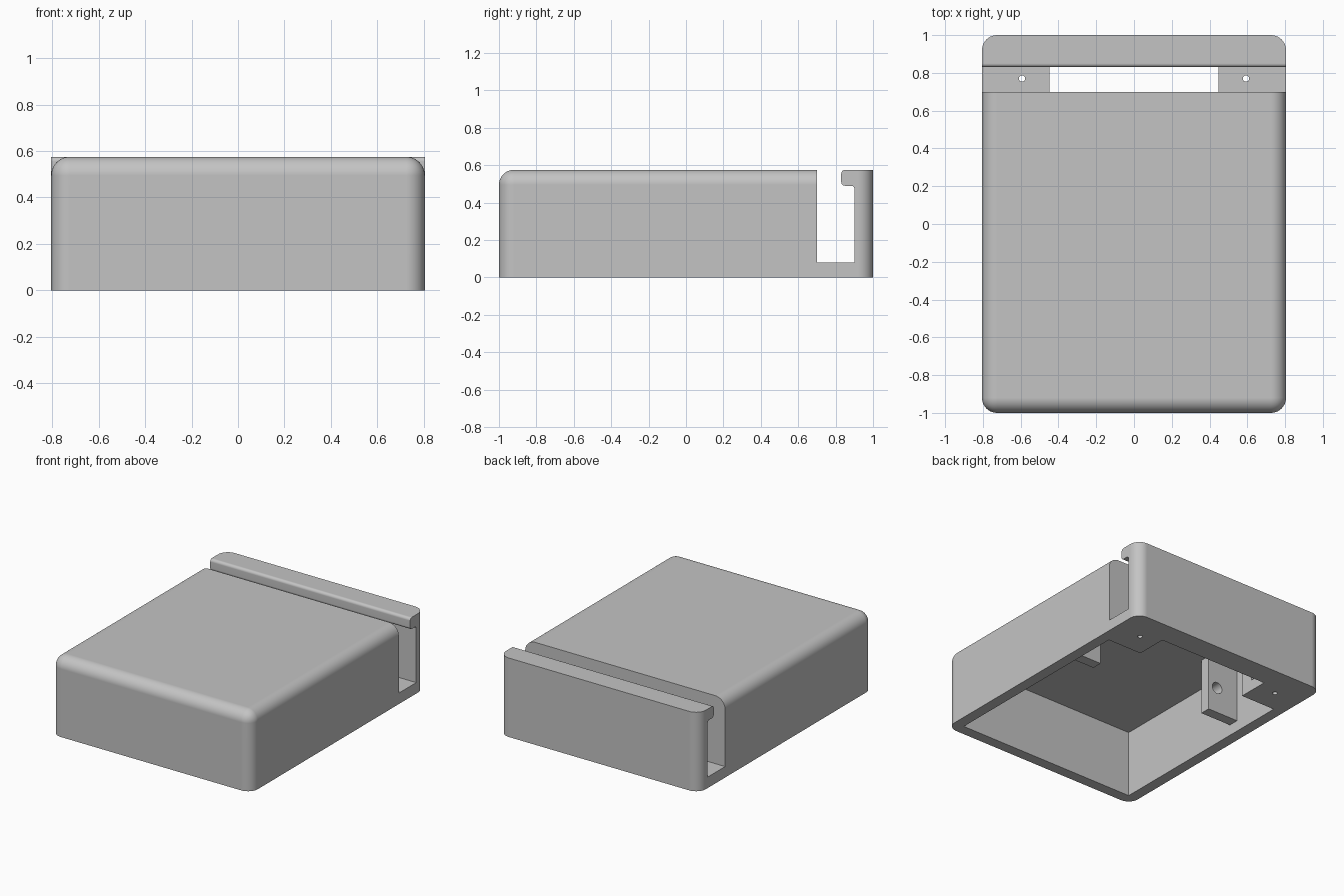
import bpy
import bmesh
from math import radians
from mathutils import Matrix, Vector

cube = bpy.data.objects.get("Cube")
if cube:
    bpy.data.objects.remove(cube, do_unlink=True)

GREY = (0.55, 0.55, 0.55, 1.0)
mat = bpy.data.materials.new("plain grey")
mat.use_nodes = True
mat.diffuse_color = GREY
mat.node_tree.nodes["Principled BSDF"].inputs["Base Color"].default_value = GREY

W, L, H = 0.805, 1.0, 0.575      # half width, half length, height
WALL, ROUND = 0.08, 0.08
SLOT, BACK = 0.70, 0.90          # slot front and rear
LIP, CEIL = 0.83, 0.49           # lip edge and underside


def finish(bm, name):
    bmesh.ops.recalc_face_normals(bm, faces=bm.faces)
    mesh = bpy.data.meshes.new(name)
    bm.to_mesh(mesh)
    bm.free()
    mesh.materials.append(mat)
    ob = bpy.data.objects.new(name, mesh)
    bpy.context.collection.objects.link(ob)
    return ob


def box_bm(x, y, z):
    bm = bmesh.new()
    bmesh.ops.create_cube(bm, size=1)
    for v in bm.verts:
        v.co = Vector([lo + (c + 0.5) * (hi - lo)
                       for c, (lo, hi) in zip(v.co, (x, y, z))])
    return bm


def box(name, x, y, z):
    return finish(box_bm(x, y, z), name)


def rod(name, centre, radius, depth, turn=0):
    bm = bmesh.new()
    m = Matrix.Translation(centre) @ Matrix.Rotation(radians(turn), 4, "X")
    bmesh.ops.create_cone(bm, cap_ends=True, segments=24, radius1=radius,
                          radius2=radius, depth=depth, matrix=m)
    return finish(bm, name)


def round_edges(bm, rule, size, segments):
    edges = [e for e in bm.edges if rule(*(v.co for v in e.verts))]
    bmesh.ops.bevel(bm, geom=edges, offset=size, segments=segments,
                    profile=0.5, affect="EDGES", clamp_overlap=True)


def combine(target, tool, operation):
    tool.hide_render = True
    mod = target.modifiers.new(operation.lower(), "BOOLEAN")
    mod.operation = operation
    mod.solver = "EXACT"
    mod.object = tool
    bpy.context.view_layer.objects.active = target
    bpy.ops.object.modifier_apply(modifier=mod.name)
    bpy.data.objects.remove(tool, do_unlink=True)


def near(a, b):
    return abs(a - b) < 1e-4


def front_round(a, b):
    front = near(a.y, -L) and near(b.y, -L)
    top = near(a.z, H) and near(b.z, H)
    upright = near(a.x, b.x) and near(a.y, b.y)
    back = near(a.y, SLOT) and near(b.y, SLOT)
    return (front and (upright or top)) or (top and not back)


# Main housing with rounded front corners and top edges
bm = box_bm((-W, W), (-L, SLOT), (0, H))
round_edges(bm, front_round, ROUND, 10)
housing = finish(bm, "housing")

# Hollow underside
combine(housing, box("cavity", (-W + WALL, W - WALL), (-L + WALL, 0.60),
                     (-0.1, CEIL)), "DIFFERENCE")

# Rear floor, back wall and overhanging lip as one side profile
profile = [(SLOT, 0), (L, 0), (L, H), (LIP, H), (LIP, CEIL),
           (BACK, CEIL), (BACK, WALL), (SLOT, WALL)]
bm = bmesh.new()
face = bm.faces.new([bm.verts.new((-W, y, z)) for y, z in profile])
ext = bmesh.ops.extrude_face_region(bm, geom=[face])
bmesh.ops.translate(bm, vec=(2 * W, 0, 0),
                    verts=[g for g in ext["geom"] if isinstance(g, bmesh.types.BMVert)])
round_edges(bm, lambda a, b: near(a.y, L) and near(b.y, L) and near(a.x, b.x),
            ROUND, 10)
round_edges(bm, lambda a, b: near(a.y, LIP) and near(b.y, LIP) and near(a.z, b.z),
            0.02, 5)
round_edges(bm, lambda a, b: near(a.y, BACK) and near(b.y, BACK)
            and near(a.z, CEIL) and near(b.z, CEIL), 0.015, 4)
combine(housing, finish(bm, "rear_hook"), "UNION")

# Opening through the rear floor and the inner back wall
combine(housing, box("rear_opening", (-0.447, 0.447), (0.5, LIP), (-0.1, CEIL)),
        "DIFFERENCE")

# Mounting tabs on the inner side walls, and floor screw holes
for s in (-1, 1):
    x = sorted((s * 0.475, s * (W - WALL / 2)))
    tab = box("mounting_tab", x, (0.14, 0.216), (WALL, CEIL + 0.04))
    combine(tab, rod("tab_hole", (s * 0.55, 0.18, 0.27), 0.042, 0.3, 90),
            "DIFFERENCE")
    combine(housing, tab, "UNION")
    combine(housing, rod("screw_hole", (s * 0.593, 0.77, 0.04), 0.017, 0.3),
            "DIFFERENCE")

# Smooth rounding with crisp corners
bpy.ops.object.select_all(action="DESELECT")
housing.select_set(True)
bpy.context.view_layer.objects.active = housing
bpy.ops.object.shade_smooth_by_angle(angle=radians(30))
weighted = housing.modifiers.new("weighted_normals", "WEIGHTED_NORMAL")
weighted.keep_sharp = True
